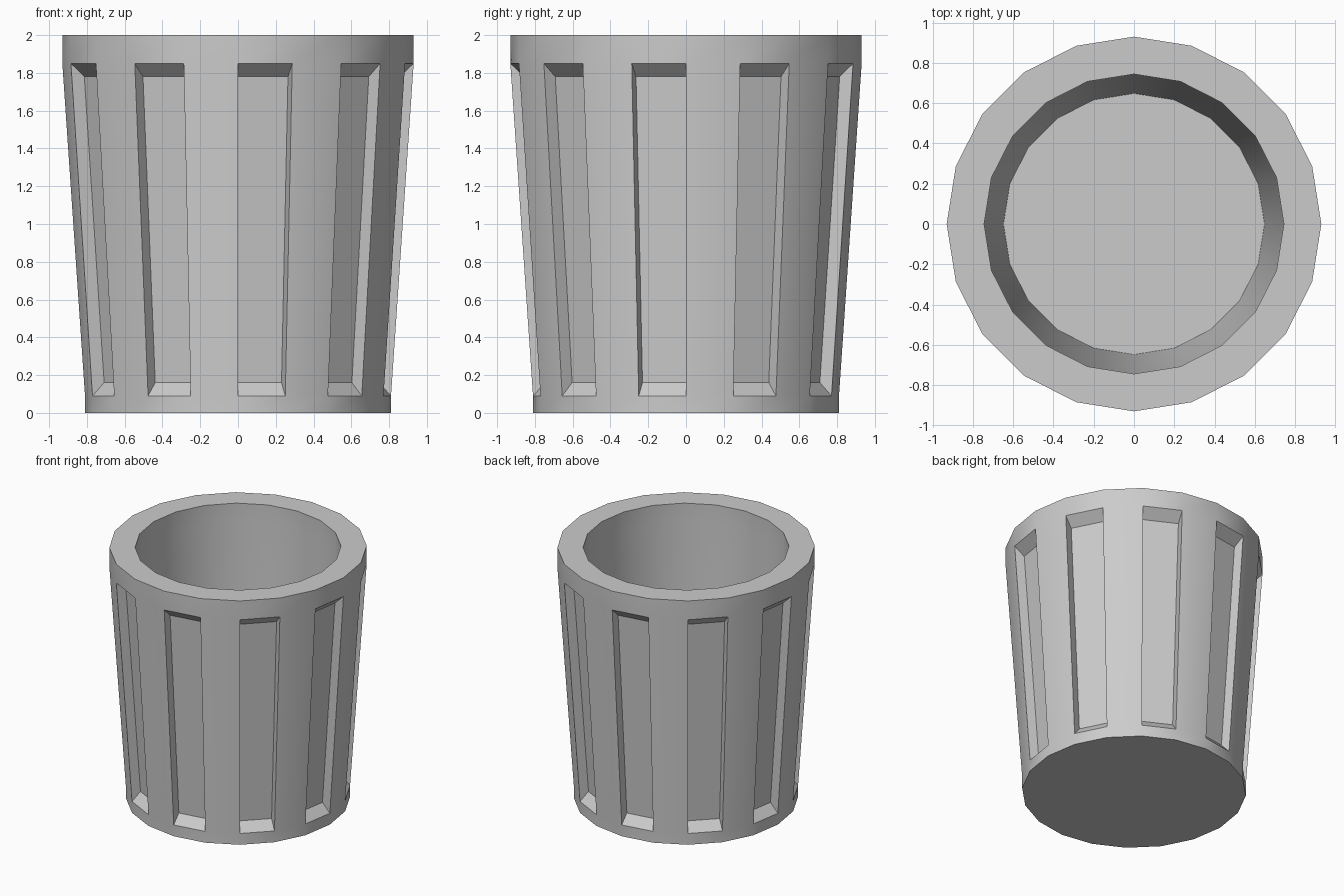
import bpy
import bmesh
from math import sin, cos, pi
from mathutils import Vector

if "Cube" in bpy.data.objects:
    bpy.data.objects.remove(bpy.data.objects["Cube"], do_unlink=True)

SIDES = 20
WALL = 0.8            # inner radius as a share of the outer radius
PANEL_SCALE = 0.92    # recess floor relative to the outer wall
LOW, HIGH = 0.09, 1.85

grey = bpy.data.materials.new("plain_grey")
grey.use_nodes = True
colour = (0.6, 0.6, 0.6, 1)
grey.diffuse_color = colour
grey.node_tree.nodes["Principled BSDF"].inputs["Base Color"].default_value = colour

# Profile running up the outside, over the rim and down the inside
outer = [(0.81, 0), (0.81, LOW), (0.93, HIGH), (0.93, 2)]
inner = [(r * WALL, z) for r, z in reversed(outer[1:])]

bm = bmesh.new()


def ring(radius, z):
    angles = [2 * pi * i / SIDES for i in range(SIDES)]
    return [bm.verts.new((radius * sin(a), -radius * cos(a), z)) for a in angles]


rings = [ring(r, z) for r, z in outer + inner]
panels = []
for level, (a, b) in enumerate(zip(rings, rings[1:])):
    for i in range(SIDES):
        j = (i + 1) % SIDES
        face = bm.faces.new((a[i], a[j], b[j], b[i]))
        if level == 1 and i % 2 == 0:
            panels.append(face)

# Underside and inner floor
bm.faces.new(reversed(rings[0]))
bm.faces.new(rings[-1])

# Recessed panels on every other side, with sloping ledges
centre = Vector((0, 0, (LOW + HIGH) / 2))
recessed = bmesh.ops.extrude_discrete_faces(bm, faces=panels)["faces"]
for face in recessed:
    for v in face.verts:
        v.co = centre + (v.co - centre) * PANEL_SCALE

bmesh.ops.recalc_face_normals(bm, faces=bm.faces[:])
mesh = bpy.data.meshes.new("cup_body")
bm.to_mesh(mesh)
bm.free()
mesh.materials.append(grey)

cup = bpy.data.objects.new("cup_body", mesh)
bpy.context.collection.objects.link(cup)
bpy.ops.object.select_all(action="DESELECT")
cup.select_set(True)
bpy.context.view_layer.objects.active = cup
bpy.ops.object.shade_smooth_by_angle(angle=pi / 6)
